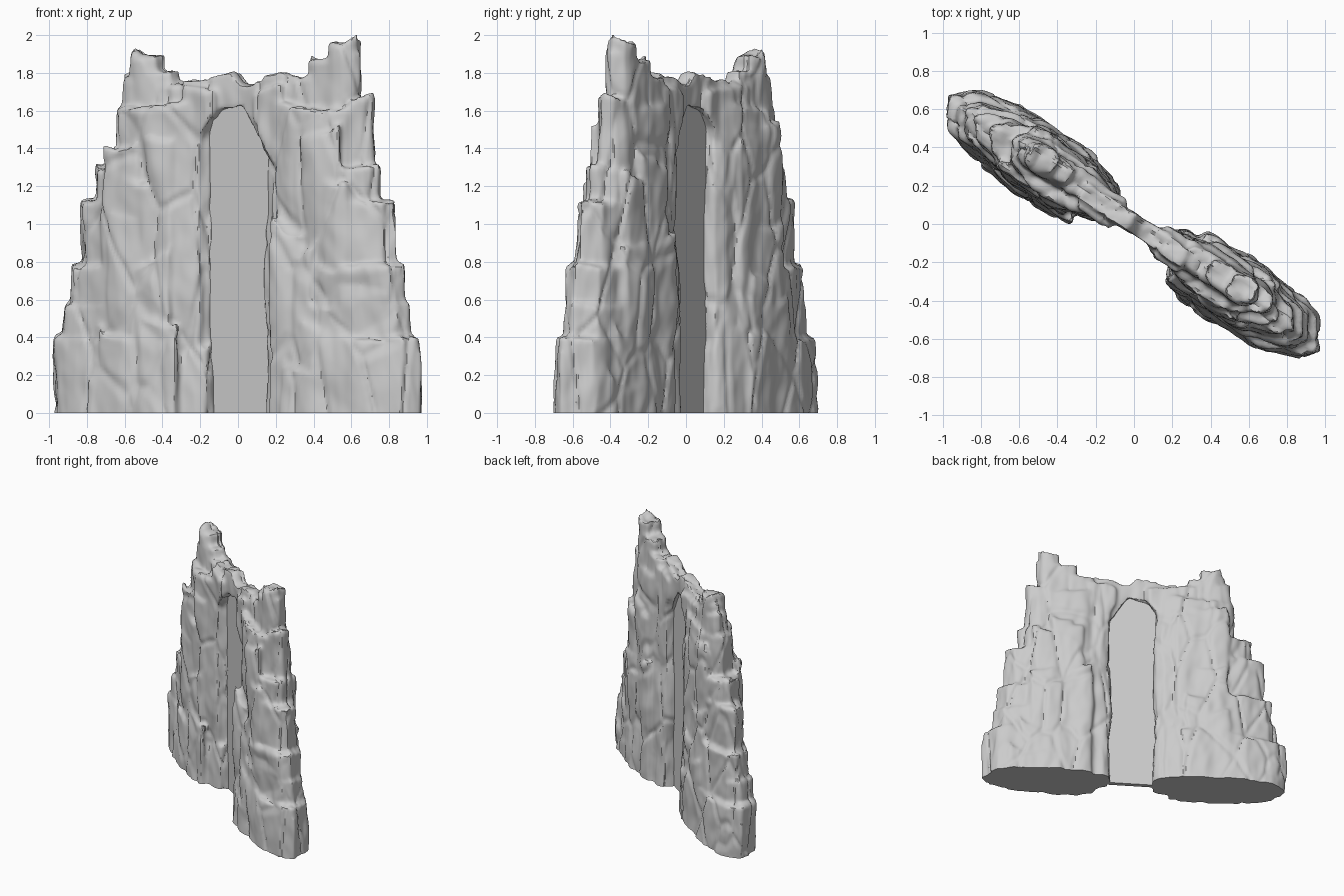
import bpy, bmesh, math, random
from mathutils import Vector, Matrix, noise

random.seed(4)
if "Cube" in bpy.data.objects:
    bpy.data.objects.remove(bpy.data.objects["Cube"])

TURN = Matrix.Rotation(math.radians(-33), 4, 'Z')   # wall runs diagonally


def material(name, value):
    m = bpy.data.materials.new(name)
    m.use_nodes = True
    col = (value, value, value, 1)
    m.diffuse_color = col
    bsdf = m.node_tree.nodes["Principled BSDF"]
    bsdf.inputs["Base Color"].default_value = col
    bsdf.inputs["Roughness"].default_value = 0.9
    return m


stone = material("pale grey stone", 0.6)


def prism(bm, low, high):
    """Closed solid between two matching outlines."""
    a = [bm.verts.new(p) for p in low]
    b = [bm.verts.new(p) for p in high]
    n = len(a)
    faces = [bm.faces.new(a), bm.faces.new(b)]
    for i in range(n):
        j = (i + 1) % n
        faces.append(bm.faces.new((a[i], a[j], b[j], b[i])))
    bmesh.ops.recalc_face_normals(bm, faces=faces)


def panel(bm, outline, half):
    """Upright profile extruded through the wall thickness."""
    prism(bm, [(u, -half, z) for u, z in outline], [(u, half, z) for u, z in outline])


def slab(bm, side, u0, u1, v0, v1, top, tilt=0.0, taper=0.88):
    """Lens-shaped upright rock plate; side -1 puts it on the opposite pillar."""
    um, vm, hu, hv = (u0 + u1) / 2, (v0 + v1) / 2, (u1 - u0) / 2, (v1 - v0) / 2
    ring = [(-1, 0), (-0.93, -0.6), (-0.4, -1), (0.35, -1), (0.85, -0.58),
            (1, -0.1), (0.8, 0.75), (0.3, 1), (-0.4, 1), (-0.93, 0.65)]

    def outline(su, sv, z, slope, drop):
        return [(side * (um + hu * a * su), side * (vm + hv * b * sv),
                 z + slope * a - drop * abs(b)) for a, b in ring]

    prism(bm, outline(1, 1, -0.1, 0, 0), outline(0.97, taper, top, tilt, 0.05))


def carve(p, seed):
    """Vertically stretched lumps with faint cracks."""
    q = Vector((p.x * 3.2 + seed, p.y * 6, p.z * 1.7 + p.x * 0.8))
    lump = noise.noise(q) * 0.024 + noise.noise(q * 2.3) * 0.014 + noise.noise(q * 5) * 0.006
    dist = noise.voronoi(q * 1.1)[0]
    crack = max(0.0, 1 - (dist[1] - dist[0]) / 0.12)
    return lump - 0.012 * crack


# Rock: crest columns, stepped shoulders and flakes, then the arch
bm = bmesh.new()
crest = {1: [(0.18, 0.44, 1.77), (0.30, 0.60, 1.82), (0.44, 0.76, 1.91),
             (0.58, 0.74, 2.00), (0.56, 0.85, 1.70)],
         -1: [(0.14, 0.40, 1.76), (0.28, 0.56, 1.78), (0.40, 0.70, 1.85),
              (0.50, 0.67, 1.93), (0.48, 0.74, 1.80)]}
inner = {1: 0.245, -1: 0.165}
shoulders = [(0.00, 0.78, -0.15, 0.14, 1.66), (0.01, 0.91, -0.15, 0.14, 1.35),
             (0.02, 1.02, -0.14, 0.13, 1.17), (0.01, 1.08, -0.18, 0.16, 0.83),
             (0.01, 1.11, -0.18, 0.17, 0.62), (-0.01, 1.18, -0.21, 0.18, 0.45)]
for side in (1, -1):
    for u0, u1, top in crest[side]:
        shift = 0.025 * side
        slab(bm, side, u0, u1, shift - 0.11, shift + 0.11, top, 0.01, 0.66)
    for step, u1, v0, v1, top in shoulders:
        slab(bm, side, inner[side] + step, u1, v0, v1, top, -0.03)
    for i in range(20):
        top = random.uniform(0.15, 1.6)
        face = random.choice((-1, 1))
        half = random.uniform(0.08, 0.16)
        u = random.uniform(0.4, 1.0 - 0.2 * top - half * 0.4)
        v = face * (0.19 - 0.045 * top) * (1 - 0.8 * max(0, u - 0.65))
        slab(bm, side, u - half, u + half, v - 0.035, v + 0.03, top,
             random.uniform(-0.06, 0.06))
slab(bm, -1, 0.13, 0.5, -0.08, 0.13, 0.38)

panel(bm, [(-0.32, 1.2), (-0.25, 1.43), (-0.17, 1.52), (-0.09, 1.6), (0.05, 1.62),
           (0.12, 1.52), (0.18, 1.4), (0.32, 1.2), (0.32, 1.8), (0.2, 1.78), (0.1, 1.73),
           (0.04, 1.74), (-0.02, 1.81), (-0.12, 1.79), (-0.22, 1.76), (-0.32, 1.77)], 0.05)
panel(bm, [(-0.3, 1.3), (-0.17, 1.47), (-0.1, 1.58), (-0.1, 1.7), (-0.3, 1.74)], 0.09)
panel(bm, [(0.32, 1.2), (0.22, 1.4), (0.15, 1.55), (0.15, 1.69), (0.32, 1.74)], 0.08)

mesh = bpy.data.meshes.new("rock_wall")
bm.to_mesh(mesh)
bm.free()
rock = bpy.data.objects.new("rock_wall", mesh)
bpy.context.collection.objects.link(rock)

# Fuse the plates into one skin
mod = rock.modifiers.new("fuse", 'REMESH')
mod.mode = 'VOXEL'
mod.voxel_size = 0.016
fused = bpy.data.meshes.new_from_object(
    rock.evaluated_get(bpy.context.evaluated_depsgraph_get()))
rock.modifiers.clear()
rock.data = fused

# Weather the skin and cut a flat base
bm = bmesh.new()
bm.from_mesh(fused)
for i in range(2):
    bmesh.ops.smooth_vert(bm, verts=bm.verts, factor=0.5,
                          use_axis_x=True, use_axis_y=True, use_axis_z=True)
bm.normal_update()
moves = [(v, v.normal * carve(v.co, 7.0)) for v in bm.verts]
for v, step in moves:
    v.co += step
cut = bmesh.ops.bisect_plane(bm, geom=bm.verts[:] + bm.edges[:] + bm.faces[:],
                             plane_co=(0, 0, 0), plane_no=(0, 0, -1), clear_outer=True)
edges = [e for e in cut["geom_cut"] if isinstance(e, bmesh.types.BMEdge)]
bmesh.ops.holes_fill(bm, edges=edges, sides=0)
bm.transform(TURN)
bm.to_mesh(fused)
bm.free()
fused.materials.clear()
fused.materials.append(stone)

# Smooth flat slab closing the opening
bm = bmesh.new()
panel(bm, [(-0.34, 0), (0.34, 0), (0.34, 1.5), (0.1, 1.68), (-0.1, 1.68), (-0.34, 1.5)], 0.018)
bm.transform(TURN)
mesh = bpy.data.meshes.new("door_panel")
bm.to_mesh(mesh)
bm.free()
mesh.materials.append(stone)
door = bpy.data.objects.new("door_panel", mesh)
bpy.context.collection.objects.link(door)

# Smooth rock, crisp cracks
bpy.ops.object.select_all(action='DESELECT')
rock.select_set(True)
bpy.context.view_layer.objects.active = rock
bpy.ops.object.shade_smooth_by_angle(angle=math.radians(40))
